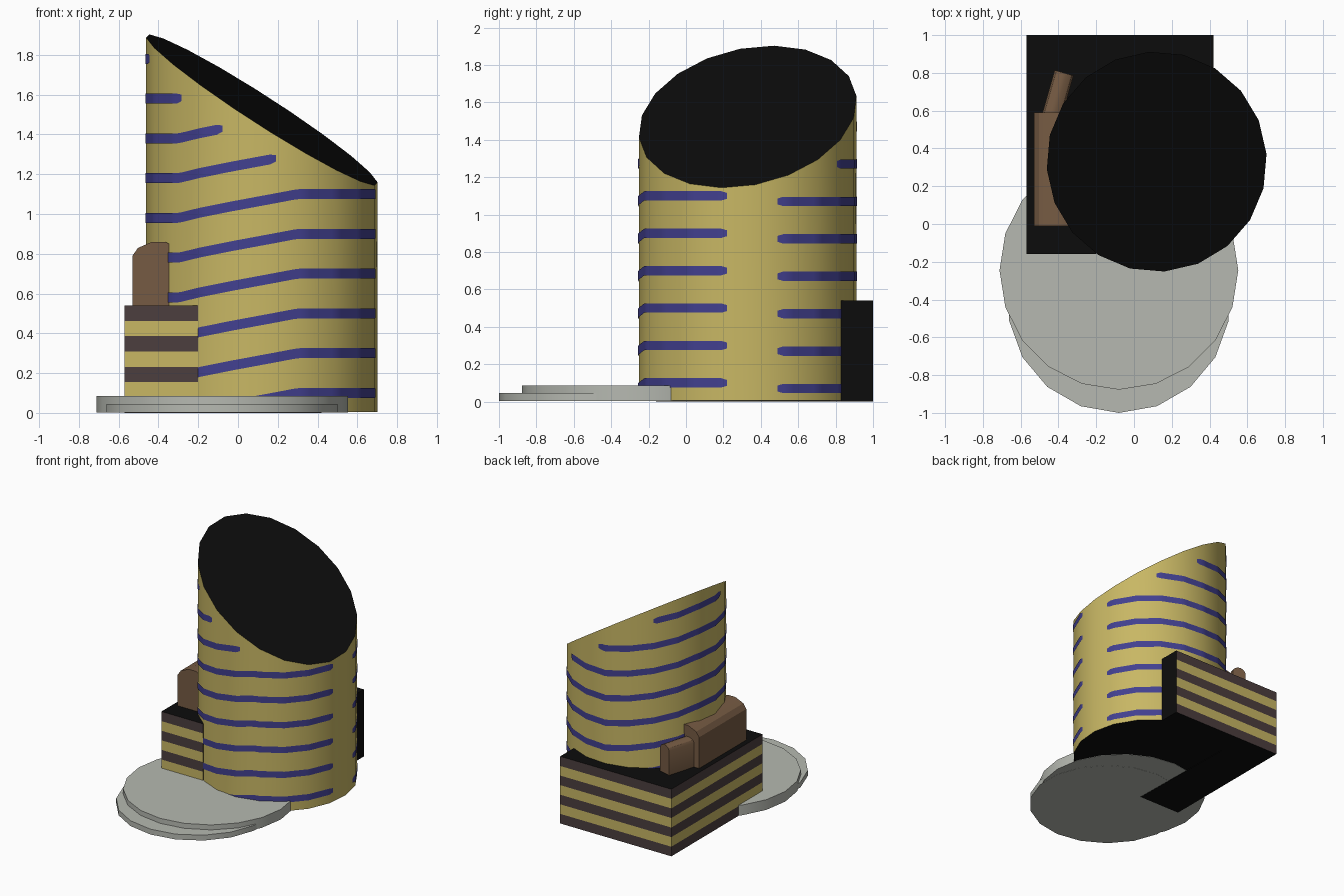
import bpy, bmesh, math

if "Cube" in bpy.data.objects:
    bpy.data.objects.remove(bpy.data.objects["Cube"])


def srgb(r, g, b):
    f = lambda c: c / 12.92 if c <= 0.04045 else ((c + 0.055) / 1.055) ** 2.4
    return (f(r / 255), f(g / 255), f(b / 255), 1)


def material(name, *rgb):
    m = bpy.data.materials.new(name)
    m.diffuse_color = srgb(*rgb)
    m.use_nodes = True
    m.node_tree.nodes["Principled BSDF"].inputs["Base Color"].default_value = m.diffuse_color
    return m


YELLOW = material("straw yellow", 200, 183, 100)
BLUE = material("indigo blue", 66, 64, 144)
BLACK = material("black", 12, 12, 12)
DARK = material("dark umber", 76, 62, 62)
BROWN = material("wood brown", 118, 91, 67)
GREY = material("stone grey", 182, 185, 177)


def make(name, verts, faces, mats, rule=None, smooth=False):
    """Mesh object; rule(face) picks the material slot."""
    me = bpy.data.meshes.new(name)
    me.from_pydata(verts, [], faces)
    bm = bmesh.new()
    bm.from_mesh(me)
    if smooth is not None:
        bmesh.ops.recalc_face_normals(bm, faces=bm.faces)
    bm.normal_update()
    for f in bm.faces:
        f.material_index = rule(f) if rule else 0
    bm.to_mesh(me)
    bm.free()
    for m in mats:
        me.materials.append(m)
    ob = bpy.data.objects.new(name, me)
    bpy.context.collection.objects.link(ob)
    if smooth or smooth is None:
        bpy.ops.object.select_all(action='DESELECT')
        ob.select_set(True)
        bpy.context.view_layer.objects.active = ob
        bpy.ops.object.shade_smooth_by_angle(angle=math.radians(30))
    return ob


def loft(rings):
    """Closed solid through rings of equal point count."""
    n = len(rings[0])
    faces = [tuple(range(n))[::-1],
             tuple(range((len(rings) - 1) * n, len(rings) * n))]
    for k in range(len(rings) - 1):
        for i in range(n):
            j = (i + 1) % n
            faces.append((k * n + i, k * n + j, k * n + n + j, k * n + n + i))
    return [p for r in rings for p in r], faces


# Tower: 20-sided drum with a slanted top
CX, CY, R, N, A0 = 0.12, 0.33, 0.583, 20, 4


def rim(x, y):
    return 1.523 - 0.635 * (x - CX) + 0.145 * (y - CY)


def wall(deg, off=0.0):
    """Point on the polygonal tower wall."""
    half = 180 / N
    r = R * math.cos(math.radians(half)) / math.cos(
        math.radians((deg - A0) % (2 * half) - half)) + off
    a = math.radians(deg)
    return CX + r * math.cos(a), CY + r * math.sin(a)


pts = [wall(A0 + 360 / N * i) for i in range(N)]
make("tower", *loft([[(x, y, 0.005) for x, y in pts],
                     [(x, y, rim(x, y)) for x, y in pts]]),
     [YELLOW, BLACK], lambda f: 1 if abs(f.normal.z) > 0.4 else 0, True)


# Painted bands: thin ribbons that wind down round the tower
def drop(deg):
    keys = [(-11, 0), (-72, 0), (-136, 0.12), (-195, 0.12), (-265, 0.23), (-344, 0.23)]
    for (a, p), (b, q) in zip(keys, keys[1:]):
        if deg >= b:
            return p + (q - p) * (a - deg) / (a - b)
    return keys[-1][1]


def allowed(deg, z):
    return z > 0.03 and all(rim(*wall(deg + s)) > z + 0.035 for s in (-13, 0, 13))


verts, faces = [], []
for k in range(11):
    run = []
    for i in range(113):
        deg = -11 - 3 * i
        z = 1.90 - 0.2 * k - drop(deg) if i < 112 else -1
        if allowed(deg, z):
            run.append((deg, z))
            continue
        if len(run) > 1:
            base = len(verts)
            for j, (d, zc) in enumerate(run):
                h = 0.016 if j in (0, len(run) - 1) else 0.025
                x, y = wall(d, 0.004)
                verts += [(x, y, zc - h), (x, y, zc + h)]
            for j in range(len(run) - 1):
                a = base + 2 * j
                faces.append((a, a + 1, a + 3, a + 2))
        run = []
make("tower_bands", verts, faces, [BLUE], smooth=None)

# L-shaped side block wrapped round the tower, seven striped courses
outline = [(-0.57, -0.16), (-0.2, -0.16), (-0.22, 0.77), (0.42, 0.83), (0.42, 1), (-0.57, 1)]
H = 0.54


def block_colour(f):
    if abs(f.normal.z) > 0.5 or f.normal.x > 0.5:
        return 2
    return int(f.calc_center_median().z / H * 7) % 2


make("striped_block", *loft([[(x, y, H * k / 7) for x, y in outline] for k in range(8)]),
     [DARK, YELLOW, BLACK], block_colour)


# Round-topped trunks resting on the block
def trunk(name, cx, y0, y1, w, eave, top, turn=0, pivot=(0, 0)):
    prof = [(-w, H), (-w, eave), (-w * 0.8, eave + (top - eave) * 0.55), (-w * 0.25, top),
            (w * 0.25, top), (w * 0.8, eave + (top - eave) * 0.55), (w, eave), (w, H)]
    c, s = math.cos(turn), math.sin(turn)
    rings = [[(pivot[0] + c * (cx + x) - s * y, pivot[1] + s * (cx + x) + c * y, z)
              for x, z in prof] for y in (y0, y1)]
    make(name, *loft(rings), [BROWN], smooth=True)


trunk("large_trunk", -0.40, -0.01, 0.59, 0.13, 0.79, 0.86)
trunk("small_trunk", 0, -0.3, 0, 0.052, 0.735, 0.77, math.radians(-16), (-0.37, 0.80))


# Two overlapping round paving slabs in front
def slab(name, cx, cy, r, n, z0, z1):
    ring = [(cx + r * math.sin(math.tau * i / n), cy - r * math.cos(math.tau * i / n))
            for i in range(n)]
    make(name, *loft([[(x, y, z) for x, y in ring] for z in (z0, z1)]), [GREY], smooth=True)


slab("lower_slab", -0.08, -0.41, 0.59, 18, 0.002, 0.045)
slab("upper_slab", -0.08, -0.245, 0.632, 20, 0.003, 0.085)
